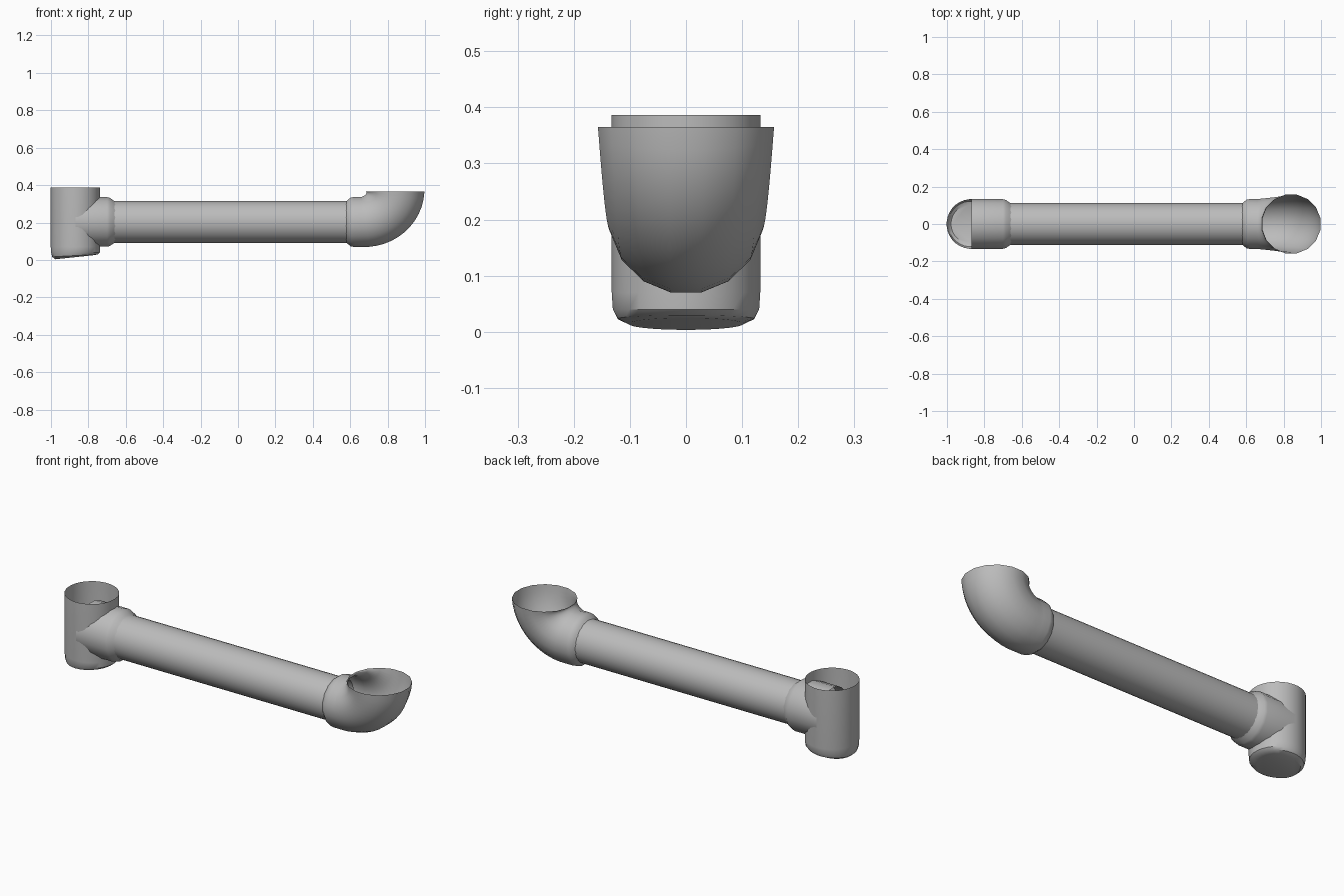
import bpy, bmesh
from math import sin, cos, pi, radians
from mathutils import Vector

cube = bpy.data.objects.get("Cube")
if cube:
    bpy.data.objects.remove(cube, do_unlink=True)

grey = bpy.data.materials.new("pipe grey")
grey.use_nodes = True
colour = (0.5, 0.5, 0.5, 1)
grey.diffuse_color = colour
grey.node_tree.nodes["Principled BSDF"].inputs["Base Color"].default_value = colour


def loft(name, rings, sides, cap_start=False):
    """Skin circles given as (x, z, pitch, radius); pitch 0 faces +x, 90 faces +z."""
    bm = bmesh.new()
    loops = []
    for x, z, pitch, r in rings:
        a = radians(pitch)
        side, out = Vector((0, 1, 0)), Vector((sin(a), 0, -cos(a)))
        loop = []
        for i in range(sides):
            t = 2 * pi * (i + 0.5) / sides
            loop.append(bm.verts.new(Vector((x, 0, z)) + r * (out * cos(t) + side * sin(t))))
        loops.append(loop)
    for a, b in zip(loops, loops[1:]):
        for i in range(sides):
            j = (i + 1) % sides
            bm.faces.new((a[i], a[j], b[j], b[i]))
    if cap_start:
        bm.faces.new(loops[0][::-1])
    bmesh.ops.recalc_face_normals(bm, faces=bm.faces)
    # Make the outer skin face away from the pipe axis
    f = bm.faces[0]
    x, z = rings[0][:2]
    if f.normal.dot(f.calc_center_median() - Vector((x, 0, z))) < 0:
        bmesh.ops.reverse_faces(bm, faces=bm.faces)
    mesh = bpy.data.meshes.new(name)
    bm.to_mesh(mesh)
    bm.free()
    mesh.materials.append(grey)
    obj = bpy.data.objects.new(name, mesh)
    bpy.context.collection.objects.link(obj)
    bpy.ops.object.select_all(action='DESELECT')
    obj.select_set(True)
    bpy.context.view_layer.objects.active = obj
    bpy.ops.object.shade_smooth_by_angle(angle=radians(35))
    return obj


AXIS = 0.203   # height of the horizontal run
POST = -0.869  # upright position

# Long straight tube
loft("main_tube", [(-0.69, AXIS, 0, 0.112), (0.61, AXIS, 0, 0.112)], 32)

# Upright of the tee, with a tapered, slightly tilted bottom
loft("tee_upright",
     [(POST - 0.008, 0.014, 96, 0.102), (POST - 0.003, 0.023, 93, 0.122),
      (POST, 0.04, 90, 0.131), (POST, 0.07, 90, 0.133), (POST, 0.386, 90, 0.133)],
     32, cap_start=True)

# Side branch of the tee, running in to the axis of the upright
loft("tee_branch",
     [(POST, AXIS, 0, 0.135), (-0.70, AXIS, 0, 0.135), (-0.685, AXIS, 0, 0.131),
      (-0.667, AXIS, 0, 0.118), (-0.655, AXIS, 0, 0.111)], 16)

# Widening elbow with its collar, opening upwards
rings = [(0.578, AXIS, 0, 0.111), (0.588, AXIS, 0, 0.121),
         (0.603, AXIS, 0, 0.133), (0.62, AXIS, 0, 0.136)]
steps = 12
for k in range(steps + 1):
    f = k / steps
    t = f * pi / 2
    rings.append((0.66 + 0.18 * sin(t), 0.365 - 0.162 * cos(t), 90 * f, 0.136 + 0.024 * f))
loft("elbow", rings, 16)
